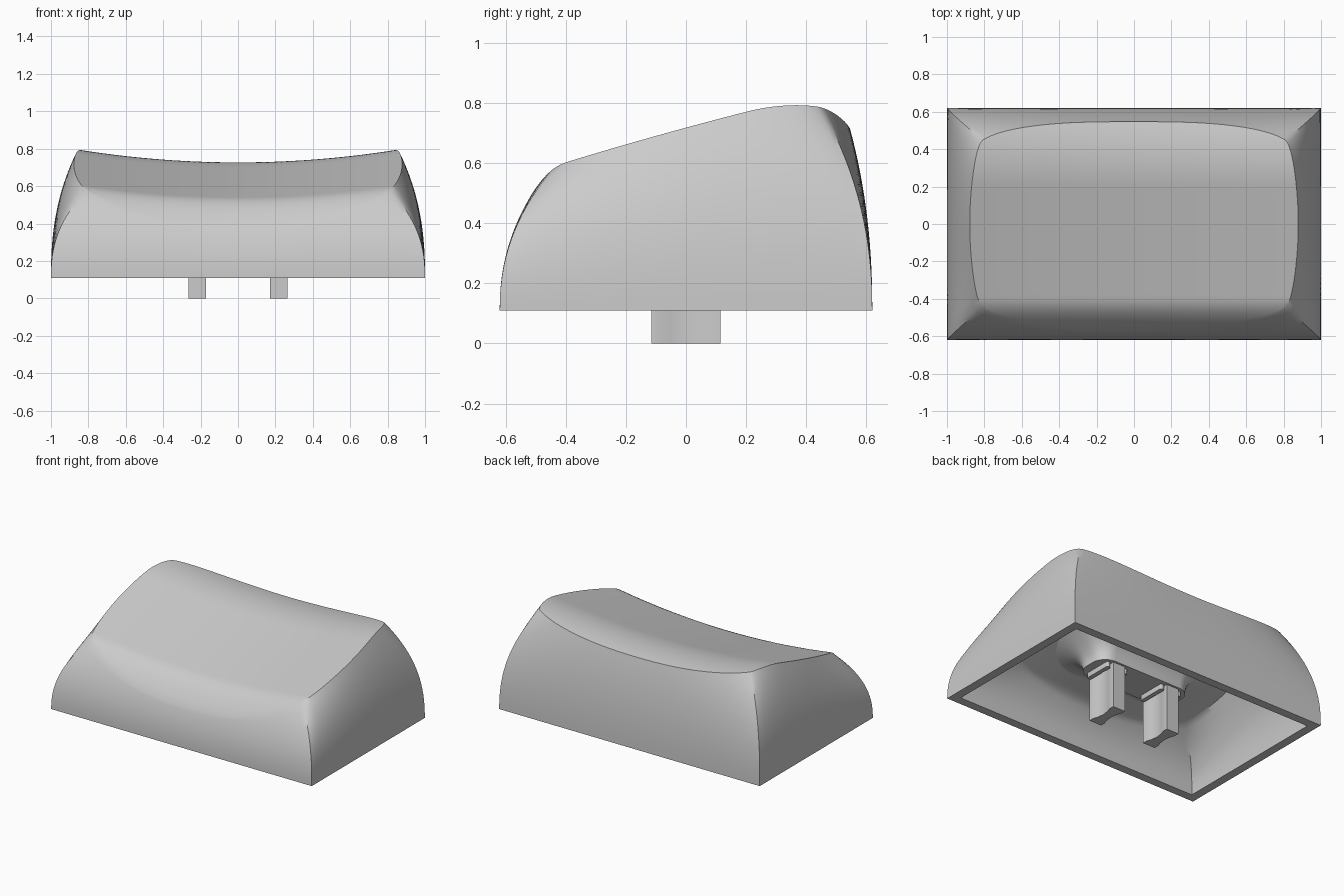
import bpy, bmesh, math

if "Cube" in bpy.data.objects:
    bpy.data.objects.remove(bpy.data.objects["Cube"])

RIM = 0.11          # height of the open lower edge
WALL = 0.06         # wall thickness
ROOF = 0.16         # roof thickness
NU, NV, NT = 64, 48, 16

grey = bpy.data.materials.new("plain grey plastic")
grey.use_nodes = True
grey.diffuse_color = (0.6, 0.6, 0.6, 1)
grey.node_tree.nodes["Principled BSDF"].inputs["Base Color"].default_value = (0.6, 0.6, 0.6, 1)


def finish(bm, name, angle=40):
    bmesh.ops.recalc_face_normals(bm, faces=bm.faces)
    mesh = bpy.data.meshes.new(name)
    bm.to_mesh(mesh)
    bm.free()
    obj = bpy.data.objects.new(name, mesh)
    bpy.context.collection.objects.link(obj)
    mesh.materials.append(grey)
    bpy.ops.object.select_all(action="DESELECT")
    obj.select_set(True)
    bpy.context.view_layer.objects.active = obj
    bpy.ops.object.shade_smooth_by_angle(angle=math.radians(angle))
    return obj


def bridge(bm, low, high):
    n = len(low)
    for i in range(n):
        j = (i + 1) % n
        bm.faces.new((low[i], low[j], high[j], high[i]))


def roof_height(x, y):
    # sloping roof, rounded at front and back, dished across its width
    z = 0.712 + 0.272 * y
    z -= 4.0 * max(0, -0.4 - y) ** 2 + 0.7 * max(0, y - 0.2) ** 2
    return z - 0.066 * (1 - (x / 0.84) ** 2)


def roof_point(u, v, inset, drop):
    # bowed rectangle with rounded corners mapped onto the roof
    pull = 0.016 * abs(u * v) ** 10 + inset
    x = u * (0.825 + 0.053 * (1 - v * v) - pull)
    bow = 0.082 if v > 0 else 0.108
    y = v * (0.465 + bow * (1 - abs(u) ** 3) - pull)
    return x, y, roof_height(x, y) - drop


def add_shell(bm, inset, drop):
    # roof grid, then walls curving out to the rectangular rim
    us = [2 * i / NU - 1 for i in range(NU + 1)]
    vs = [2 * j / NV - 1 for j in range(NV + 1)]
    grid = [[bm.verts.new(roof_point(u, v, inset * 2, drop)) for u in us] for v in vs]
    for j in range(NV):
        for i in range(NU):
            bm.faces.new((grid[j][i], grid[j][i + 1], grid[j + 1][i + 1], grid[j + 1][i]))
    border = [(i, 0) for i in range(NU)] + [(NU, j) for j in range(NV)]
    border += [(i, NV) for i in range(NU, 0, -1)] + [(0, j) for j in range(NV, 0, -1)]
    upper = [grid[j][i] for i, j in border]
    tops = [vert.co.copy() for vert in upper]
    for k in range(NT - 1, -1, -1):
        t = k / NT
        ring = []
        for (i, j), top in zip(border, tops):
            bx, by = us[i] * (1 - inset), vs[j] * (0.62 - inset)
            ring.append(bm.verts.new((bx + (top.x - bx) * t ** 2.4, by + (top.y - by) * t ** 2.2,
                                      RIM + (top.z - RIM) * t)))
        bridge(bm, ring, upper)
        upper = ring
    return upper


# Hollow cap
bm = bmesh.new()
outer = add_shell(bm, 0, 0)
inner = add_shell(bm, WALL, ROOF)
bridge(bm, outer, inner)
finish(bm, "cap_shell")


def rounded_rect(a, b, r, steps=8):
    points = []
    for q, (sx, sy) in enumerate([(1, 1), (-1, 1), (-1, -1), (1, -1)]):
        for k in range(steps + 1):
            ang = math.pi / 2 * (q + k / steps)
            points.append((sx * (a - r) + r * math.cos(ang), sy * (b - r) + r * math.sin(ang)))
    return points


# Flared boss under the roof
bm = bmesh.new()
previous = None
for k in range(13):
    t = k / 12
    flare = 0.2 * t ** 2.5
    ring = []
    for x, y in rounded_rect(0.36 + flare, 0.13 + flare, 0.1 + flare):
        ring.append(bm.verts.new((x, y, 0.32 + (roof_height(x, y) - 0.15 - 0.32) * t)))
    if previous:
        bridge(bm, previous, ring)
    else:
        bm.faces.new(ring)
    previous = ring
bm.faces.new(previous)
finish(bm, "stem_boss")


def prism(name, outline, z0, z1):
    bm = bmesh.new()
    low = [bm.verts.new((x, y, z0)) for x, y in outline]
    high = [bm.verts.new((x, y, z1)) for x, y in outline]
    bridge(bm, low, high)
    bm.faces.new(low)
    bm.faces.new(high)
    return finish(bm, name, 30)


# Two waisted stems, each with a small collar bar on both sides
waist = [(0.047, -0.115), (0.047, -0.08), (0.036, -0.05), (0.03, 0),
         (0.036, 0.05), (0.047, 0.08), (0.047, 0.115)]
stem_outline = waist + [(-x, y) for x, y in reversed(waist)]
for side, label in ((1, "left"), (-1, "right")):
    cx = 0.218 * side
    prism(label + "_stem", [(cx + x, y) for x, y in stem_outline], 0, 0.33)
    for s, place in ((1, "outer"), (-1, "inner")):
        bx = cx + 0.068 * s * side
        bar = [(bx + x, y) for x, y in rounded_rect(0.015, 0.1, 0.012, 4)]
        prism(f"{label}_{place}_collar_bar", bar, 0.285, 0.33)
